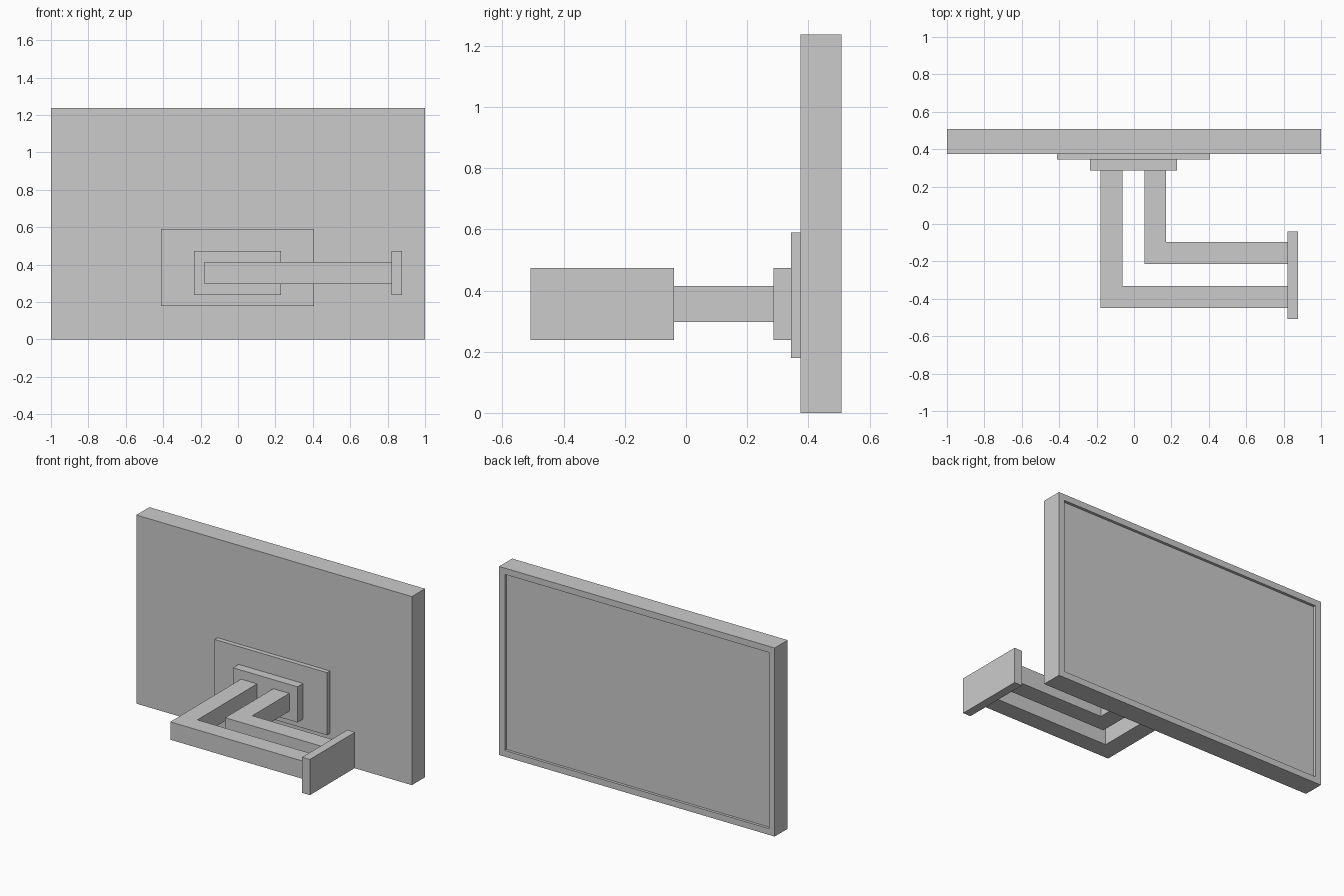
import bpy, bmesh

if "Cube" in bpy.data.objects:
    bpy.data.objects.remove(bpy.data.objects["Cube"])


def finish(name, bm):
    bmesh.ops.recalc_face_normals(bm, faces=bm.faces)
    mesh = bpy.data.meshes.new(name)
    bm.to_mesh(mesh)
    bm.free()
    obj = bpy.data.objects.new(name, mesh)
    bpy.context.collection.objects.link(obj)
    return obj


def prism(profile, z0, z1):
    """Extrude an XY outline from z0 up to z1."""
    bm = bmesh.new()
    base = bm.faces.new([bm.verts.new((x, y, z0)) for x, y in profile])
    top = bmesh.ops.extrude_face_region(bm, geom=[base])["geom"]
    verts = [v for v in top if isinstance(v, bmesh.types.BMVert)]
    bmesh.ops.translate(bm, verts=verts, vec=(0, 0, z1 - z0))
    bmesh.ops.recalc_face_normals(bm, faces=bm.faces)
    return bm


def box(x0, x1, y0, y1, z0, z1):
    return prism([(x0, y0), (x1, y0), (x1, y1), (x0, y1)], z0, z1)


# Screen: slab with a bezel and recessed display on its +y side
bm = box(-1, 1, 0.374, 0.509, 0, 1.237)
bm.normal_update()
display = max(bm.faces, key=lambda f: f.calc_center_median().y)
bmesh.ops.inset_region(bm, faces=[display], thickness=0.058)
inner = bmesh.ops.extrude_discrete_faces(bm, faces=[display])["faces"][0]
bmesh.ops.translate(bm, verts=inner.verts, vec=(0, -0.018, 0))
finish("screen", bm)

# Mounting plates on the rear of the screen, and the wall plate
finish("rear_panel", box(-0.412, 0.406, 0.344, 0.374, 0.18, 0.59))
finish("mount_plate", box(-0.236, 0.231, 0.286, 0.344, 0.239, 0.473))
finish("wall_plate", box(0.822, 0.878, -0.509, -0.04, 0.239, 0.473))

# Two nested L-shaped arms joining the plates
W, Y_TOP, X_END = 0.116, 0.286, 0.822
for name, x, y in (("outer_arm", -0.178, -0.448), ("inner_arm", 0.056, -0.213)):
    outline = [(x, Y_TOP), (x, y), (X_END, y), (X_END, y + W),
               (x + W, y + W), (x + W, Y_TOP)]
    finish(name, prism(outline, 0.297, 0.414))
